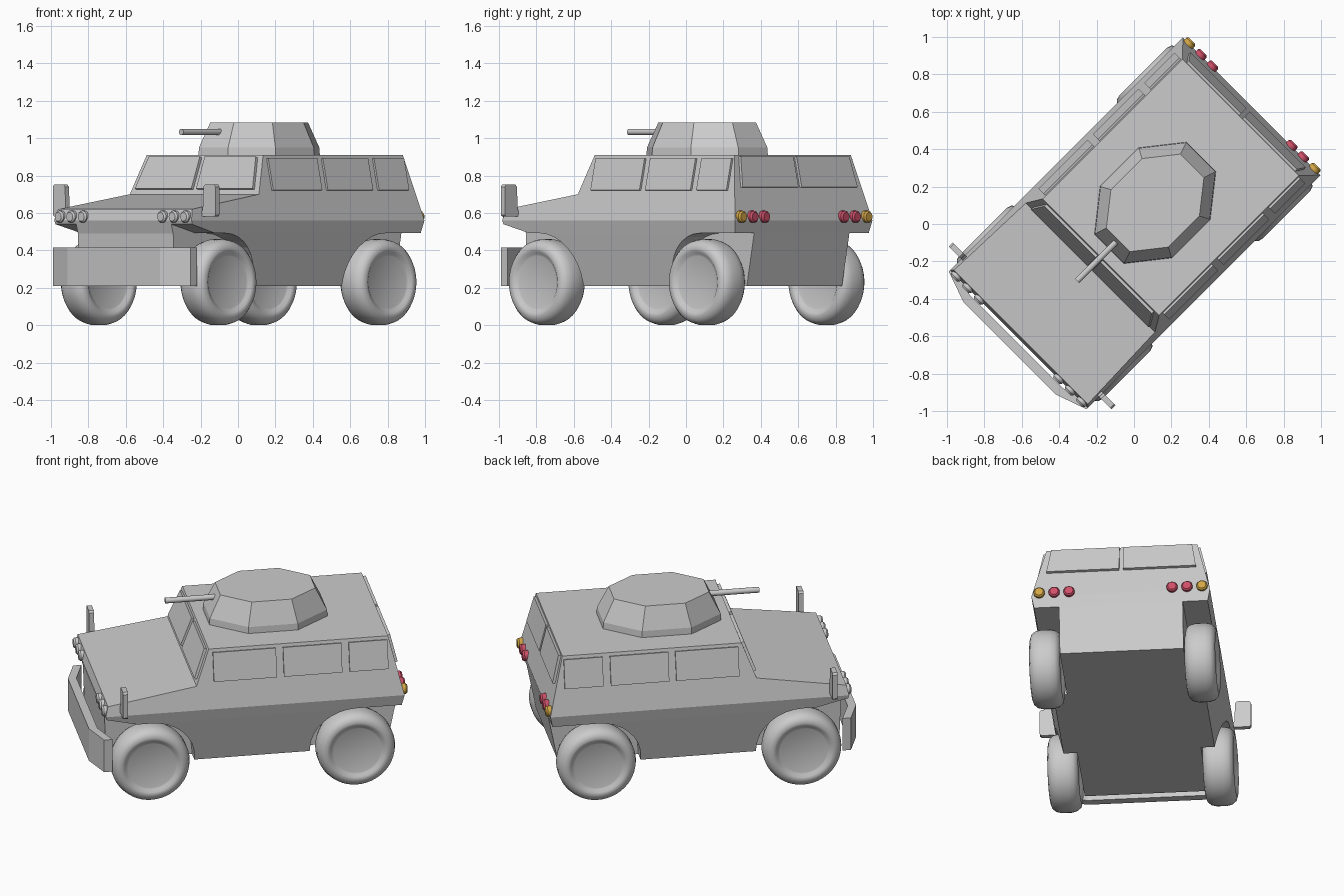
import bpy, bmesh, math
from mathutils import Matrix, Vector

if "Cube" in bpy.data.objects:
    bpy.data.objects.remove(bpy.data.objects["Cube"])

# Built facing -y, then every part is turned 45 degrees with the whole vehicle
TURN = Matrix.Rotation(math.radians(-45), 4, 'Z')


def make(name, verts, faces, smooth=None, color=None):
    bm = bmesh.new()
    vs = [bm.verts.new(TURN @ Vector(v)) for v in verts]
    for f in faces:
        bm.faces.new([vs[i] for i in f])
    bmesh.ops.remove_doubles(bm, verts=bm.verts, dist=1e-5)
    bmesh.ops.recalc_face_normals(bm, faces=bm.faces)
    me = bpy.data.meshes.new(name)
    bm.to_mesh(me)
    bm.free()
    ob = bpy.data.objects.new(name, me)
    bpy.context.collection.objects.link(ob)
    if color:
        mat = bpy.data.materials.get(color[0]) or bpy.data.materials.new(color[0])
        mat.diffuse_color = color[1]
        mat.use_nodes = True
        mat.node_tree.nodes["Principled BSDF"].inputs["Base Color"].default_value = mat.diffuse_color
        me.materials.append(mat)
    if smooth:
        bpy.ops.object.select_all(action='DESELECT')
        ob.select_set(True)
        bpy.context.view_layer.objects.active = ob
        bpy.ops.object.shade_smooth_by_angle(angle=math.radians(smooth))
    return ob


def loft(name, rings, **kw):
    """Closed solid through rings with equal point counts."""
    n = len(rings[0])
    faces = [tuple(range(n)), tuple(range((len(rings) - 1) * n, len(rings) * n))]
    for r in range(len(rings) - 1):
        for i in range(n):
            j = (i + 1) % n
            faces.append((r * n + i, r * n + j, (r + 1) * n + j, (r + 1) * n + i))
    return make(name, [p for ring in rings for p in ring], faces, **kw)


def lathe(name, profile, center, axis, n, **kw):
    """Rings of (radius, offset) around the 'x' or 'y' axis."""
    rings = []
    for r, o in profile:
        ring = []
        for k in range(n):
            a = 2 * math.pi * k / n
            c, s = r * math.cos(a), r * math.sin(a)
            ring.append(Vector(center) + Vector((o, c, s) if axis == 'x' else (c, o, s)))
        rings.append(ring)
    return loft(name, rings, **kw)


def plate(name, pts, outward, t=0.012):
    """Thin slab raised from the surface under it."""
    p = [Vector(q) for q in pts]
    nrm = (p[1] - p[0]).cross(p[2] - p[0]).normalized()
    if nrm.dot(Vector(outward)) < 0:
        nrm = -nrm
    return loft(name, [[q - nrm * 0.005 for q in p], [q + nrm * t for q in p]])


# Hull: right-hand outline points mirrored to the left
half = [(.44, .806, .91), (.44, -.25, .91), (.488, -.33, .70), (.506, -.855, .62),
        (.52, -.87, .56), (.52, .89, .56), (.505, -.85, .49), (.505, .875, .49),
        (.44, -.84, .21), (.44, .82, .21)]
sides = [(0, 1, 2, 3, 4, 5), (5, 4, 6, 7), (7, 6, 8, 9)]
loop = [0, 1, 2, 3, 4, 6, 8, 9, 7, 5]
faces = sides + [tuple(i + 10 for i in f) for f in sides]
for a, b in zip(loop, loop[1:] + loop[:1]):
    faces.append((a, b, b + 10, a + 10))
hull = make("hull", half + [(-x, y, z) for x, y, z in half], faces)

# Wheel arches, open toward the ends of the hull
for end, yc in ((-1, -.6), (1, .61)):
    arc = [(yc - end * .265 * math.cos(t), .23 + .262 * math.sin(t))
           for t in [math.pi / 2 * k / 8 for k in range(9)]]
    tip = [(-.68, .492), (-1.0, .575), (-1.0, -.1)] if end < 0 else [(1.0, .492), (1.0, -.1)]
    prof = [(yc - end * .265, -.1)] + arc + tip
    for s in (-1, 1):
        cut = loft("arch_cutter", [[(s * u, y, z) for y, z in prof] for u in (.36, .7)])
        cut.hide_render = True
        cut.hide_set(True)
        m = hull.modifiers.new("arch", 'BOOLEAN')
        m.operation, m.solver, m.object = 'DIFFERENCE', 'EXACT', cut

# Wheels: rounded tyre with a dished hub on both faces
tyre = [(.0001, .07), (.14, .07), (.15, .074), (.165, .086), (.18, .09), (.205, .082),
        (.222, .062), (.23, .03)]
tyre = tyre + [(r, -o) for r, o in reversed(tyre)]
for s, side in ((-1, "left"), (1, "right")):
    for yc, end in ((-.6, "front"), (.61, "rear")):
        lathe(f"{end}_{side}_wheel", tyre, (s * .452, yc, .23), 'x', 48, smooth=40)


# Windows
def side_x(z):
    return .44 + .08 * (.91 - z) / .35


def front_y(z):
    return -.25 - .08 * (.91 - z) / .21


def rear_y(z):
    return .806 + .084 * (.91 - z) / .35


for s in (-1, 1):
    for a, b in ((-.228, .143), (.185, .528), (.572, .80)):
        plate("side_window", [(s * side_x(z), y, z) for y, z in
                              ((a, .72), (b, .72), (b, .89), (a, .89))], (s, 0, 0))
    plate("windshield_pane", [(s * x, front_y(z), z) for x, z in
                              ((.018, .725), (.445, .725), (.405, .895), (.018, .895))],
          (0, -1, 0), .016)
    plate("rear_window", [(s * x, rear_y(z), z) for x, z in
                          ((.012, .735), (.435, .735), (.41, .9), (.012, .9))],
          (0, 1, 0), .016)

# Turret and gun
octo = [(.11, -.345), (.268, -.145), (.268, .145), (.11, .345),
        (-.11, .345), (-.268, .145), (-.268, -.145), (-.11, -.345)]
loft("turret", [[(x * k, .16 + y * k, z) for x, y in octo]
                for k, z in ((1.01, .905), (1, .95), (.81, 1.085))])
lathe("gun_barrel", [(.017, -.43), (.017, -.08)], (0, 0, 1.033), 'y', 16, smooth=40)

# Bumper: faceted bar
outer = [(-.52, -.88), (-.35, -.94), (.35, -.94), (.52, -.88)]
plan = outer + [(x, y + .05) for x, y in reversed(outer)]
loft("front_bumper", [[(x, y, z) for x, y in plan] for z in (.21, .415)])

# Lamps and mirrors
red = ("tail_red", (.62, .08, .14, 1))
amber = ("signal_amber", (.65, .38, .06, 1))
for s in (-1, 1):
    for k, x in enumerate((.30, .387, .474)):
        lathe("headlight", [(.032, .06), (.032, -.015), (.024, -.025)],
              (s * x, -.862, .58), 'y', 20, smooth=30)
        lathe("tail_light", [(.032, -.03), (.032, .015), (.024, .025)],
              (s * x, .887, .58), 'y', 20, smooth=30, color=amber if k == 2 else red)
    mirror = [(.50, .59), (.51, .58), (.605, .58), (.615, .59), (.615, .74),
              (.605, .752), (.535, .752), (.523, .74), (.518, .62)]
    loft("side_mirror", [[(s * x, y, z) for x, z in mirror] for y in (-.785, -.755)])
